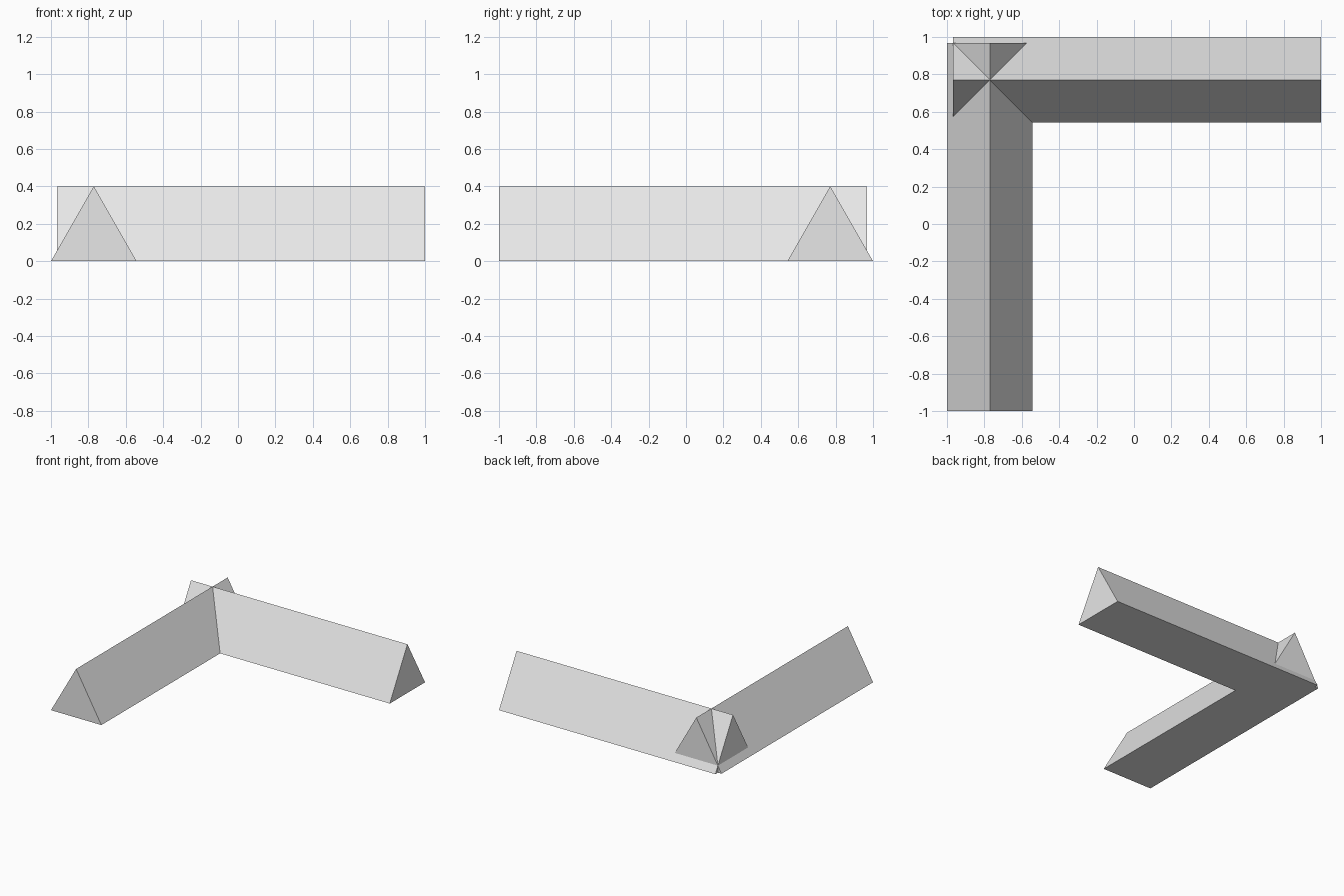
import bpy
import bmesh
from mathutils import Vector

default_cube = bpy.data.objects.get("Cube")
if default_cube:
    bpy.data.objects.remove(default_cube, do_unlink=True)

GREY = (0.8, 0.8, 0.8, 1)
grey = bpy.data.materials.new("light grey")
grey.use_nodes = True
grey.diffuse_color = GREY
grey.node_tree.nodes["Principled BSDF"].inputs["Base Color"].default_value = GREY

HALF_WIDTH, HEIGHT, RIDGE = 0.229, 0.4, 0.771


def triangular_beam(name, start, end):
    """Extrude an upright triangle from start to end along the ground."""
    start, end = Vector(start), Vector(end)
    along = end - start
    side = along.normalized().cross(Vector((0, 0, 1))) * HALF_WIDTH
    bm = bmesh.new()
    corners = (start - side, start + side, start + Vector((0, 0, HEIGHT)))
    cap = bm.faces.new([bm.verts.new(c) for c in corners])
    extruded = bmesh.ops.extrude_face_region(bm, geom=[cap], use_keep_orig=True)
    moved = [g for g in extruded["geom"] if isinstance(g, bmesh.types.BMVert)]
    bmesh.ops.translate(bm, verts=moved, vec=along)
    bmesh.ops.recalc_face_normals(bm, faces=bm.faces)
    mesh = bpy.data.meshes.new(name)
    bm.to_mesh(mesh)
    bm.free()
    mesh.materials.append(grey)
    obj = bpy.data.objects.new(name, mesh)
    bpy.context.collection.objects.link(obj)
    return obj


# Two beams crossing near the back right corner
triangular_beam("back_beam", (-0.967, RIDGE, 0), (1, RIDGE, 0))
triangular_beam("side_beam", (-RIDGE, -1, 0), (-RIDGE, 0.967, 0))
